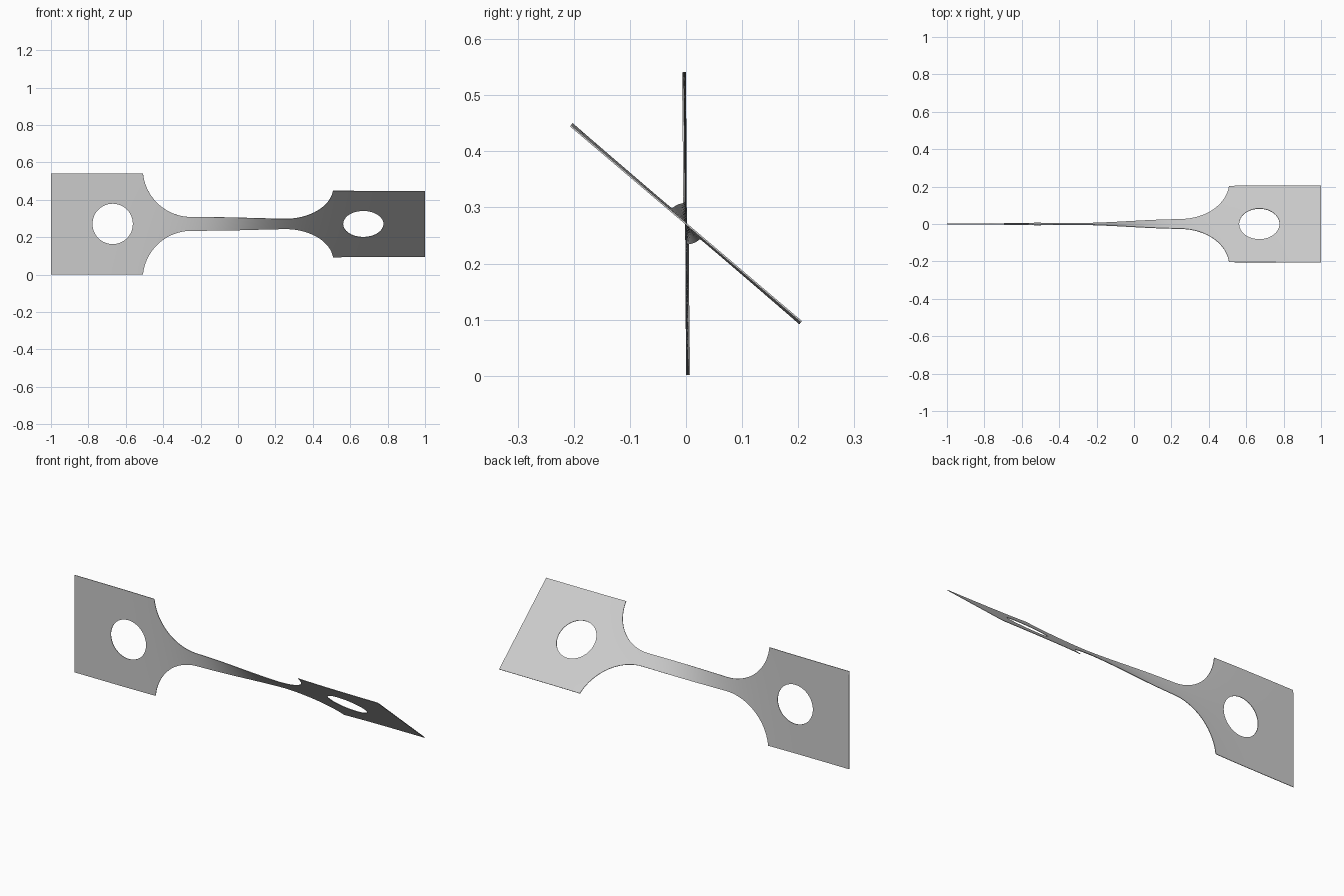
import bpy, bmesh, math
from mathutils import Vector

if "Cube" in bpy.data.objects:
    bpy.data.objects.remove(bpy.data.objects["Cube"], do_unlink=True)

HALF = 0.27        # half height of the end plates
NECK = 0.037       # half height of the neck
FILLET = 0.26      # radius of the shoulder arcs
INNER = 0.508      # where the plates meet the shoulders
HOLE_X, HOLE_R = 0.67, 0.108
MID_Z = 0.271
THICK = 0.003
ROWS = 16

steel = bpy.data.materials.new("light grey metal")
steel.use_nodes = True
grey = (0.6, 0.6, 0.6, 1)
steel.diffuse_color = grey
steel.node_tree.nodes["Principled BSDF"].inputs["Base Color"].default_value = grey

bm = bmesh.new()


def bridge(a, b):
    """Join two equally long point rows with quads."""
    va = [bm.verts.new((x, 0, z)) for x, z in a]
    vb = [bm.verts.new((x, 0, z)) for x, z in b]
    for i in range(len(a) - 1):
        bm.faces.new((va[i], va[i + 1], vb[i + 1], vb[i]))


def column(x, h):
    return [(x, h * (2 * i / ROWS - 1)) for i in range(ROWS + 1)]


# Neck and curved shoulders, as (x, half height) stations
arc_z = NECK + FILLET
end = math.acos((arc_z - HALF) / FILLET)
arc_x = INNER - FILLET * math.sin(end)
shoulder = [(arc_x + FILLET * math.sin(end * i / 20),
             arc_z - FILLET * math.cos(end * i / 20)) for i in range(21)]
neck = [(arc_x * (i / 12 - 1), NECK) for i in range(1, 24)]
stations = [(-x, h) for x, h in reversed(shoulder)] + neck + shoulder
for a, b in zip(stations, stations[1:]):
    bridge(column(*a), column(*b))

# End plates: rings running from the round hole out to the rectangular edge
corners = [Vector(c) for c in ((INNER, -HALF), (1, -HALF), (1, HALF), (INNER, HALF))]
edge = [corners[k].lerp(corners[(k + 1) % 4], i / ROWS)
        for k in range(4) for i in range(ROWS)]
edge.append(edge[0])
centre = Vector((HOLE_X, 0))
rim = [centre + (p - centre).normalized() * HOLE_R for p in edge]
for side in (-1, 1):
    rings = [[(side * q.x, q.y) for q in (r.lerp(e, t / 5) for r, e in zip(rim, edge))]
             for t in range(6)]
    for a, b in zip(rings, rings[1:]):
        bridge(a, b)

bmesh.ops.remove_doubles(bm, verts=bm.verts, dist=0.0005)
bmesh.ops.recalc_face_normals(bm, faces=bm.faces)

# Twist about the long axis, mostly within the neck
for v in bm.verts:
    a = math.radians(25 + 24.7 * math.tanh(v.co.x / 0.26))
    s = v.co.z
    v.co.y, v.co.z = -s * math.sin(a), s * math.cos(a) + MID_Z

mesh = bpy.data.meshes.new("twisted_strip")
bm.to_mesh(mesh)
bm.free()
mesh.materials.append(steel)
strip = bpy.data.objects.new("twisted_strip", mesh)
bpy.context.collection.objects.link(strip)

# Sheet thickness and smooth shading
solid = strip.modifiers.new("thickness", "SOLIDIFY")
solid.thickness = THICK
solid.offset = 0
bpy.ops.object.select_all(action="DESELECT")
strip.select_set(True)
bpy.context.view_layer.objects.active = strip
bpy.ops.object.modifier_apply(modifier=solid.name)
bpy.ops.object.shade_smooth_by_angle(angle=math.radians(30))
